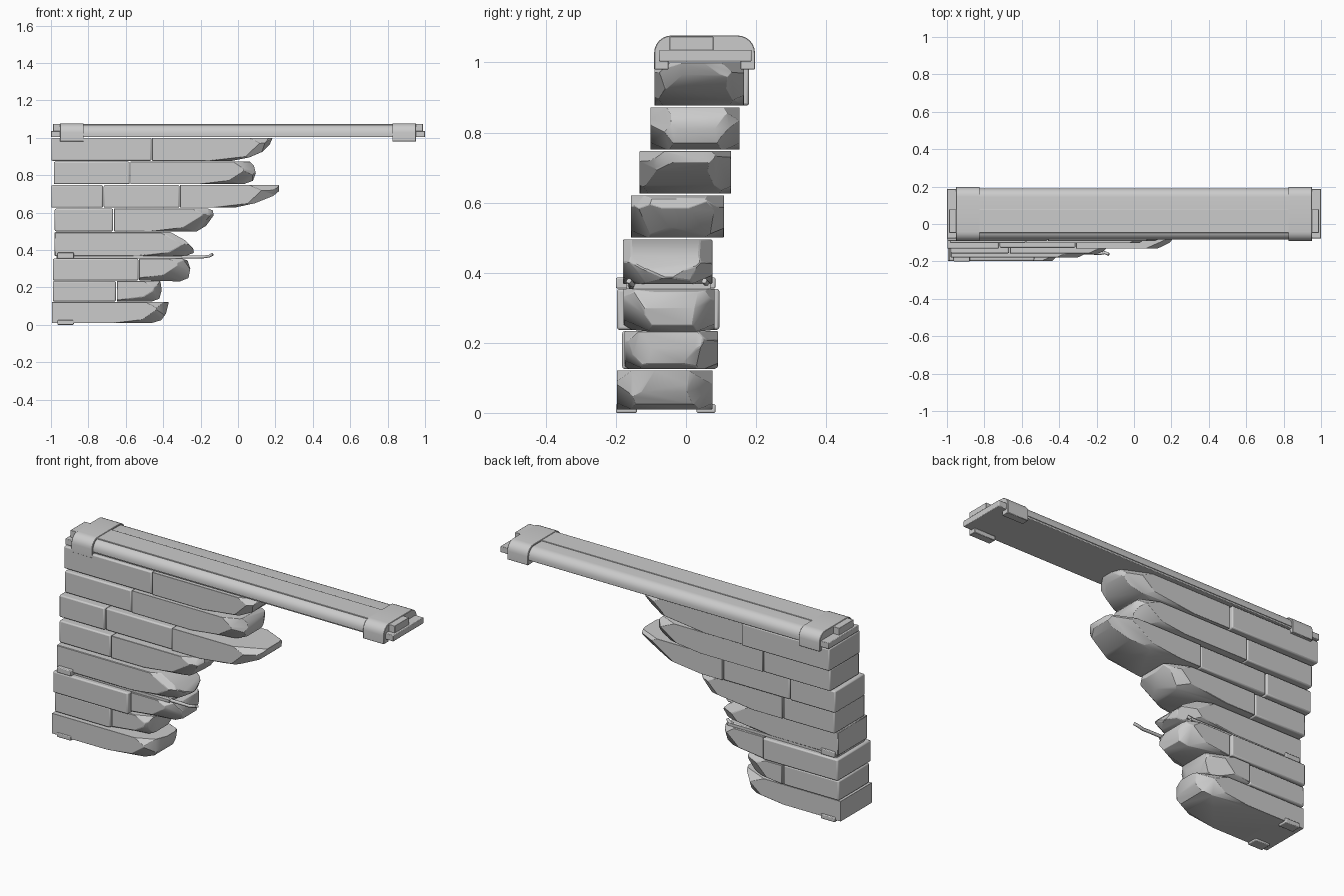
import bpy, bmesh, math, random
from mathutils import Vector

if "Cube" in bpy.data.objects:
    bpy.data.objects.remove(bpy.data.objects["Cube"])

random.seed(11)


def finish(name, bm, bevel=0.0, segments=2, angle=35):
    """Turn a bmesh into a smooth-by-angle object with softened edges."""
    bmesh.ops.recalc_face_normals(bm, faces=bm.faces)
    mesh = bpy.data.meshes.new(name)
    bm.to_mesh(mesh)
    bm.free()
    ob = bpy.data.objects.new(name, mesh)
    bpy.context.collection.objects.link(ob)
    bpy.ops.object.select_all(action='DESELECT')
    bpy.context.view_layer.objects.active = ob
    ob.select_set(True)
    bpy.ops.object.shade_smooth_by_angle(angle=math.radians(angle))
    if bevel:
        mod = ob.modifiers.new("soft_edges", 'BEVEL')
        mod.width, mod.segments = bevel, segments
        mod.limit_method, mod.angle_limit = 'ANGLE', math.radians(40)
    return ob


def prism(points, a, b, axis):
    """Extrude a 2D outline: (x,z) along y, or (y,z) along x."""
    bm = bmesh.new()
    place = (lambda p: (p[0], a, p[1])) if axis == 'y' else (lambda p: (a, p[0], p[1]))
    face = bm.faces.new([bm.verts.new(place(p)) for p in points])
    ext = bmesh.ops.extrude_face_region(bm, geom=[face])
    move = (0, b - a, 0) if axis == 'y' else (b - a, 0, 0)
    bmesh.ops.translate(bm, vec=move, verts=[v for v in ext['geom'] if isinstance(v, bmesh.types.BMVert)])
    bmesh.ops.recalc_face_normals(bm, faces=bm.faces)
    return bm


def box(name, x, y, z, bevel=0.0):
    return finish(name, prism([(x[0], z[0]), (x[1], z[0]), (x[1], z[1]), (x[0], z[1])], *y, 'y'), bevel)


def slice_off(bm, normal, depth):
    """Split a flat chip of the given depth off the far side along a direction."""
    n = Vector(normal).normalized()
    co = n * (max(v.co.dot(n) for v in bm.verts) - depth)
    bmesh.ops.bisect_plane(bm, geom=bm.verts[:] + bm.edges[:] + bm.faces[:],
                           plane_co=co, plane_no=n, clear_outer=True)
    bmesh.ops.holes_fill(bm, edges=[e for e in bm.edges if e.is_boundary])
    bmesh.ops.recalc_face_normals(bm, faces=bm.faces)


def broken_brick(name, x0, z0, z1, tip, y):
    """Brick whose right end follows tip (x,z points, bottom to top) and is chipped."""
    bm = prism([(x0, z0)] + tip + [(x0, z1)], *y, 'y')
    for sy in (-1, 1):
        slice_off(bm, (1, sy * random.uniform(.7, 1.3), random.uniform(-.4, .4)), random.uniform(.03, .05))
        slice_off(bm, (.5, sy, random.uniform(-.9, -.5)), random.uniform(.025, .045))
        slice_off(bm, (.45, sy, random.uniform(.6, 1.0)), random.uniform(.015, .03))
        slice_off(bm, (1, sy * random.uniform(.3, .5), random.uniform(-1, .6)), random.uniform(.008, .016))
        slice_off(bm, (.12, sy * .6, -1), random.uniform(.012, .022))
    return finish(name, bm, .003, 1)


# Whole bricks on the left: course, x range, z range, y range
whole = [
    (2, (-.99, -.653), (.125, .234), (-.182, .085)),
    (3, (-.99, -.533), (.237, .354), (-.197, .095)),
    (5, (-.98, -.668), (.500, .621), (-.157, .108)),
    (6, (-.998, -.722), (.626, .747), (-.132, .128)),
    (6, (-.718, -.313), (.626, .747), (-.127, .125)),
    (7, (-.985, -.579), (.752, .872), (-.102, .153)),
    (8, (-.998, -.463), (.877, 1.0), (-.09, .180)),
]
for i, (course, x, y_z, y) in enumerate(whole):
    box(f"whole_brick_{course}_{i}", x, y, y_z, .007)

# Broken bricks on the right of every course
broken_brick("broken_brick_1", -.995, .010, .121,
             [(-.46, .01), (-.41, .025), (-.385, .06), (-.37, .121)], (-.197, .075))
broken_brick("broken_brick_2", -.648, .125, .234,
             [(-.46, .125), (-.42, .14), (-.408, .185), (-.415, .234)], (-.175, .092))
broken_brick("broken_brick_3", -.528, .237, .354,
             [(-.31, .232), (-.265, .25), (-.255, .30), (-.27, .345), (-.30, .354)], (-.178, .082))
broken_brick("broken_brick_4", -.98, .368, .495,
             [(-.28, .368), (-.235, .385), (-.24, .41), (-.28, .45), (-.36, .495)], (-.18, .075))
broken_brick("broken_brick_5", -.663, .500, .621,
             [(-.22, .50), (-.17, .53), (-.13, .585), (-.135, .612), (-.16, .621)], (-.157, .108))
broken_brick("broken_brick_6", -.309, .626, .747,
             [(-.02, .626), (.09, .65), (.19, .69), (.22, .715), (.22, .747)], (-.132, .128))
broken_brick("broken_brick_7", -.575, .752, .872,
             [(.03, .752), (.08, .77), (.095, .81), (.085, .85), (.065, .872)], (-.102, .153))
broken_brick("broken_brick_8", -.459, .877, 1.0,
             [(-.03, .877), (.06, .895), (.13, .925), (.17, .965), (.185, 1.0)], (-.09, .165))

# Iron rods bedded in the joint below course 4, with bent tips
for name, y, x_end in (("front_rod", -.155, -.135), ("back_rod", .06, -.29)):
    curve = bpy.data.curves.new(name, 'CURVE')
    curve.dimensions = '3D'
    curve.bevel_depth, curve.bevel_resolution = .0085, 1
    curve.use_fill_caps = True
    sp = curve.splines.new('POLY')
    path = [(-.96, y, .362), (x_end - .09, y, .362), (x_end - .05, y - .003, .363),
            (x_end - .02, y + .002, .367), (x_end, y - .008, .377)]
    sp.points.add(len(path) - 1)
    for p, c in zip(sp.points, path):
        p.co = (*c, 1)
    bpy.context.collection.objects.link(bpy.data.objects.new(name, curve))

# Small clamps at the left end, front and back
for z in ((0, .025), (.355, .386)):
    for y in ((-.2, -.14), (.03, .084)):
        box("small_clamp", (-.965, -.878), y, z, .004)

# Bed strip in the joint under course 4
box("joint_strip", (-.97, -.30), (-.17, .07), (.354, .369))


def cap_profile(y0, y1, z0, z1, r):
    """Flat-bottomed outline with rounded top corners."""
    pts = [(y0, z0), (y1, z0)]
    for cy, start in ((y1 - r, 0), (y0 + r, 90)):
        for k in range(7):
            a = math.radians(start + 15 * k)
            pts.append((cy + r * math.cos(a), z1 - r + r * math.sin(a)))
    return pts


# Coping: thin base board, rounded rail and raised centre strip
box("base_board", (-1, 1), (-.077, .187), (1.003, 1.036), .003)
finish("rounded_rail", prism(cap_profile(-.083, .191, 1.012, 1.07, .047), -.95, .95, 'x'))
box("centre_strip", (-.988, .988), (-.047, .078), (1.03, 1.074), .002)

# Rounded brackets wrapping both ends of the coping
for side in (-1, 1):
    outline = cap_profile(-.091, .197, .98, 1.077, .05)
    inner = [(.155, .98), (.155, 1.004), (-.05, 1.004), (-.05, .98)]
    outline = [outline[0]] + inner[::-1] + outline[1:]
    finish("end_bracket", prism(outline, side * .825, side * .952, 'x'), .002, 1)
